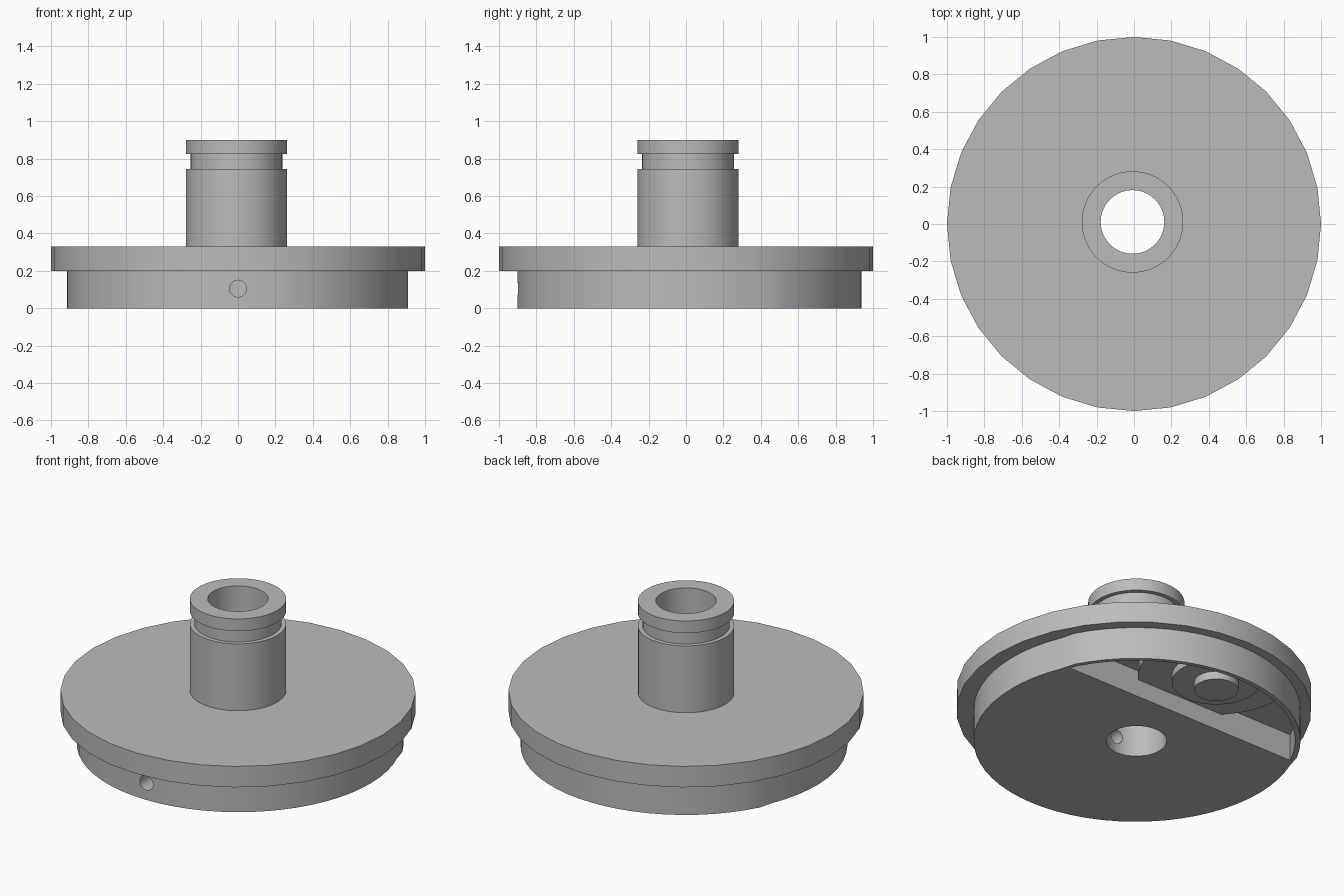
import bpy, bmesh, math
from mathutils import Matrix

if "Cube" in bpy.data.objects:
    bpy.data.objects.remove(bpy.data.objects["Cube"])

CX, CY = -0.008, 0.011          # hub axis
POST_Y = 0.72                   # post in the rear pocket

metal = bpy.data.materials.new("plain_grey")
metal.use_nodes = True
metal.diffuse_color = (0.5, 0.5, 0.5, 1)
metal.node_tree.nodes["Principled BSDF"].inputs["Base Color"].default_value = (0.5, 0.5, 0.5, 1)


def finish(name, bm):
    bmesh.ops.recalc_face_normals(bm, faces=bm.faces)
    mesh = bpy.data.meshes.new(name)
    bm.to_mesh(mesh)
    bm.free()
    mesh.materials.append(metal)
    obj = bpy.data.objects.new(name, mesh)
    bpy.context.collection.objects.link(obj)
    return obj


def prism(name, points, z0, z1):
    bm = bmesh.new()
    face = bm.faces.new([bm.verts.new((x, y, z0)) for x, y in points])
    top = bmesh.ops.extrude_face_region(bm, geom=[face])["geom"]
    moved = [v for v in top if isinstance(v, bmesh.types.BMVert)]
    bmesh.ops.translate(bm, verts=moved, vec=(0, 0, z1 - z0))
    return finish(name, bm)


def circle(r, n, cx=0, cy=0):
    return [(cx + r * math.cos(math.tau * i / n), cy + r * math.sin(math.tau * i / n))
            for i in range(n)]


def cut(obj, tool):
    tool.hide_render = True
    mod = obj.modifiers.new("cut", "BOOLEAN")
    mod.operation, mod.solver, mod.object = "DIFFERENCE", "EXACT", tool
    bpy.context.view_layer.update()
    dg = bpy.context.evaluated_depsgraph_get()
    mesh = bpy.data.meshes.new_from_object(obj.evaluated_get(dg))
    obj.modifiers.clear()
    obj.data = mesh
    bpy.data.objects.remove(tool)


# Wide upper flange
flange = prism("flange", circle(1, 32), 0.2, 0.33)
cut(flange, prism("bore_cutter", circle(0.17, 64, CX, CY), -0.1, 1))

# Lower body, with a slightly proud rear wall
outline = []
for i in range(64):
    a = math.tau * i / 64
    r = 0.928 if math.sin(a) > 0.42 else 0.912
    outline.append((r * math.cos(a) - 0.003, r * math.sin(a) + 0.011))
body = prism("lower_body", outline, 0, 0.2)
cut(body, prism("bore_cutter", circle(0.17, 64, CX, CY), -0.1, 1))

# Rear pocket: a circle segment, leaving stepped lands and a post standing in it
start = math.asin(0.39 / 0.9)
segment = []
for i in range(41):
    a = start + (math.pi - 2 * start) * i / 40
    segment.append((0.9 * math.cos(a), 0.9 * math.sin(a) + 0.011))
pocket = prism("pocket_cutter", segment, -0.1, 0.166)
for radius, z in ((0.44, 0.11), (0.25, 0.065), (0.125, 0.015)):
    cut(pocket, prism("land", circle(radius, 48, 0, POST_Y), z, 0.3))
cut(body, pocket)

# Radial screw hole in the front
bm = bmesh.new()
bmesh.ops.create_cone(bm, cap_ends=True, segments=32, radius1=0.045, radius2=0.045, depth=0.9,
                      matrix=Matrix.Translation((0, -0.55, 0.105)) @ Matrix.Rotation(math.pi / 2, 4, "X"))
cut(body, finish("screw_cutter", bm))

# Hub with a ring groove, turned from a closed profile
profile = [(0.17, 0.33), (0.271, 0.33), (0.271, 0.745), (0.245, 0.745),
           (0.245, 0.825), (0.271, 0.825), (0.271, 0.9), (0.17, 0.9)]
bm = bmesh.new()
verts = [bm.verts.new((CX + r, CY, z)) for r, z in profile]
edges = [bm.edges.new((verts[i - 1], verts[i])) for i in range(len(verts))]
bmesh.ops.spin(bm, geom=verts + edges, cent=(CX, CY, 0), axis=(0, 0, 1),
               angle=math.tau, steps=64, use_merge=True)
bmesh.ops.remove_doubles(bm, verts=bm.verts, dist=0.0001)
hub = finish("hub", bm)

# Smooth round sides, sharp rims
for obj in (flange, body, hub):
    bpy.ops.object.select_all(action="DESELECT")
    obj.select_set(True)
    bpy.context.view_layer.objects.active = obj
    bpy.ops.object.shade_smooth_by_angle(angle=math.radians(30))
